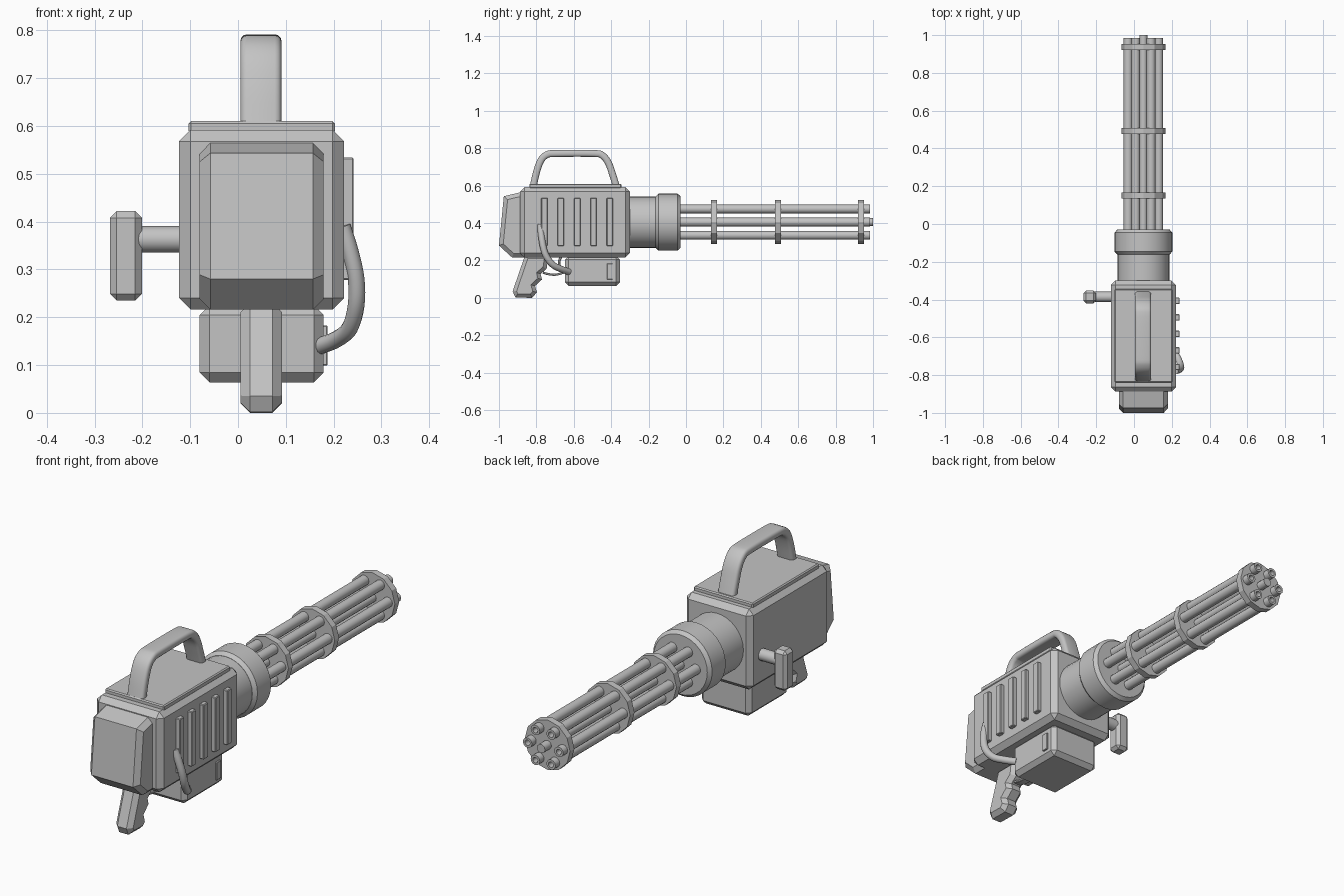
import bpy, bmesh, math
from mathutils import Vector

if "Cube" in bpy.data.objects:
    bpy.data.objects.remove(bpy.data.objects["Cube"])

grey = bpy.data.materials.new("gun metal grey")
grey.diffuse_color = (0.55, 0.55, 0.55, 1)
grey.use_nodes = True
grey.node_tree.nodes["Principled BSDF"].inputs["Base Color"].default_value = grey.diffuse_color
CX, CZ = 0.05, 0.405            # barrel axis


def finish(name, bm, angle=32):
    bmesh.ops.recalc_face_normals(bm, faces=bm.faces)
    me = bpy.data.meshes.new(name)
    bm.to_mesh(me)
    bm.free()
    me.materials.append(grey)
    ob = bpy.data.objects.new(name, me)
    bpy.context.collection.objects.link(ob)
    bpy.ops.object.select_all(action='DESELECT')
    ob.select_set(True)
    bpy.context.view_layer.objects.active = ob
    bpy.ops.object.shade_smooth_by_angle(angle=math.radians(angle))
    return ob


def box(name, x, y, z, bevel=0.0):
    """Box from (min, max) ranges with chamfered edges."""
    bm = bmesh.new()
    bmesh.ops.create_cube(bm, size=1)
    for v in bm.verts:
        for i, (a, b) in enumerate((x, y, z)):
            v.co[i] = a if v.co[i] < 0 else b
    if bevel:
        bmesh.ops.bevel(bm, geom=bm.edges[:], offset=bevel, segments=1, affect='EDGES')
    return finish(name, bm)


def prism(name, x0, x1, profile, bevel):
    """Side profile (y, z) extruded along x, with both rims chamfered."""
    bm = bmesh.new()
    a = bm.faces.new([bm.verts.new((x0, y, z)) for y, z in profile])
    b = bm.faces.new([bm.verts.new((x1, y, z)) for y, z in profile])
    n = len(profile)
    va, vb = a.verts[:], b.verts[:]
    for i in range(n):
        j = (i + 1) % n
        bm.faces.new((va[i], va[j], vb[j], vb[i]))
    bmesh.ops.recalc_face_normals(bm, faces=bm.faces)
    rims = list(a.edges) + list(b.edges)
    bmesh.ops.bevel(bm, geom=rims, offset=bevel, segments=1, affect='EDGES', clamp_overlap=False)
    return finish(name, bm, 20)


def lathe(name, profile, sides, centre=(CX, CZ), angle=32):
    """Profile of (radius, y) turned around an axis parallel to y."""
    bm = bmesh.new()
    rings = []
    for r, y in profile:
        rings.append([bm.verts.new((centre[0] + r * math.cos(2 * math.pi * i / sides), y,
                                    centre[1] + r * math.sin(2 * math.pi * i / sides)))
                      for i in range(sides)])
    for a, b in zip(rings, rings[1:]):
        for i in range(sides):
            j = (i + 1) % sides
            bm.faces.new((a[i], a[j], b[j], b[i]))
    bm.faces.new(rings[0])
    bm.faces.new(rings[-1])
    return finish(name, bm, angle)


def smooth_path(pts, steps=4):
    p = [Vector(q) for q in pts]
    p = [2 * p[0] - p[1]] + p + [2 * p[-1] - p[-2]]
    out = []
    for a, b, c, d in zip(p, p[1:], p[2:], p[3:]):
        for k in range(steps):
            t = k / steps
            out.append(0.5 * (2 * b + (c - a) * t + (2 * a - 5 * b + 4 * c - d) * t * t
                              + (3 * b - a - 3 * c + d) * t ** 3))
    return out + [p[-2]]


def sweep(name, pts, section):
    """Cross-section (across, out) swept along a smoothed path."""
    path = smooth_path(pts)
    bm = bmesh.new()
    rings = []
    for i, p in enumerate(path):
        t = (path[min(i + 1, len(path) - 1)] - path[max(i - 1, 0)]).normalized()
        n = t.cross(Vector((1, 0, 0))).normalized()
        s = n.cross(t)
        rings.append([bm.verts.new(p + s * u + n * v) for u, v in section])
    m = len(section)
    for a, b in zip(rings, rings[1:]):
        for i in range(m):
            j = (i + 1) % m
            bm.faces.new((a[i], a[j], b[j], b[i]))
    bm.faces.new(rings[0])
    bm.faces.new(rings[-1])
    return finish(name, bm, 40)


def rounded(w, h, r, k=3):
    out = []
    for q, (sx, sy) in enumerate(((1, 1), (-1, 1), (-1, -1), (1, -1))):
        for i in range(k + 1):
            a = math.pi / 2 * (q + i / k)
            out.append((sx * (w / 2 - r) + r * math.cos(a), sy * (h / 2 - r) + r * math.sin(a)))
    return out


def circle(r, n=12):
    return [(r * math.cos(2 * math.pi * i / n), r * math.sin(2 * math.pi * i / n)) for i in range(n)]


# Main body, rear cap, top plate
box("body", (-0.123, 0.222), (-0.888, -0.30), (0.216, 0.592), 0.024)
prism("rear_cap", -0.08, 0.179,
      [(-0.86, 0.216), (-0.93, 0.216), (-1.0, 0.28), (-0.974, 0.543), (-0.86, 0.571)], 0.022)
box("top_plate", (-0.103, 0.203), (-0.838, -0.345), (0.585, 0.61), 0.005)

# Carry handle
sweep("carry_handle", [(0.048, y, z) for y, z in (
    (-0.816, 0.60), (-0.797, 0.68), (-0.774, 0.738), (-0.742, 0.766), (-0.695, 0.772),
    (-0.49, 0.772), (-0.445, 0.76), (-0.415, 0.722), (-0.394, 0.665), (-0.374, 0.60))],
    rounded(0.086, 0.037, 0.014))

# Cooling vents on the right side
for i in range(5):
    y = -0.757 + i * 0.0875
    box(f"vent_bar_{i + 1}", (0.21, 0.242), (y - 0.017, y + 0.017), (0.278, 0.534), 0.003)

# Magazine box and its latch plate
box("magazine", (-0.08, 0.179), (-0.647, -0.353), (0.064, 0.225), 0.02)
box("magazine_latch", (0.17, 0.187), (-0.423, -0.392), (0.099, 0.183), 0.002)

# Pistol grip with finger grooves, trigger and guard
prism("pistol_grip", 0.005, 0.092,
      [(-0.86, 0.23), (-0.927, 0.035), (-0.912, 0.002), (-0.823, 0.0), (-0.797, 0.03),
       (-0.807, 0.064), (-0.77, 0.098), (-0.777, 0.128), (-0.745, 0.155), (-0.735, 0.23)], 0.02)
sweep("trigger_guard", [(0.048, y, z) for y, z in (
    (-0.765, 0.135), (-0.73, 0.126), (-0.69, 0.125), (-0.64, 0.14))], rounded(0.04, 0.012, 0.003, 1))
sweep("trigger", [(0.048, y, z) for y, z in (
    (-0.665, 0.225), (-0.678, 0.195), (-0.675, 0.17), (-0.66, 0.15))], rounded(0.025, 0.014, 0.004, 1))

# Feed hose on the right side
sweep("feed_hose", [(0.218, -0.778, 0.39), (0.234, -0.774, 0.34), (0.247, -0.765, 0.28),
                    (0.247, -0.748, 0.225), (0.234, -0.713, 0.178), (0.208, -0.67, 0.155),
                    (0.17, -0.625, 0.139)], circle(0.0175))

# Side grip on the left
rod = lathe("side_grip_rod", [(0.0275, 0.0), (0.0275, 0.12)], 16, (0, 0))
rod.rotation_euler = (0, 0, math.pi / 2)
rod.location = (-0.10, -0.386, 0.363)
box("side_grip", (-0.268, -0.201), (-0.42, -0.352), (0.235, 0.422), 0.014)

# Barrel housing
lathe("housing_neck", [(0.137, -0.32), (0.137, -0.15)], 32)
lathe("housing_collar", [(0.138, -0.162), (0.153, -0.146), (0.153, -0.046), (0.139, -0.03)], 32)

# Clamp rings and barrels
for i, y in enumerate((0.15, 0.492, 0.936)):
    lathe(f"clamp_ring_{i + 1}", [(0.117, y - 0.016), (0.117, y + 0.016)], 12, angle=20)
for i in range(6):
    a = math.pi / 3 * i
    lathe(f"barrel_{i + 1}", [(0.0235, -0.05), (0.0235, 0.984), (0.013, 0.984), (0.013, 0.92)], 12,
          (CX + 0.081 * math.cos(a), CZ + 0.081 * math.sin(a)), 35)
lathe("centre_shaft", [(0.021, -0.05), (0.021, 1.0)], 12, angle=35)
